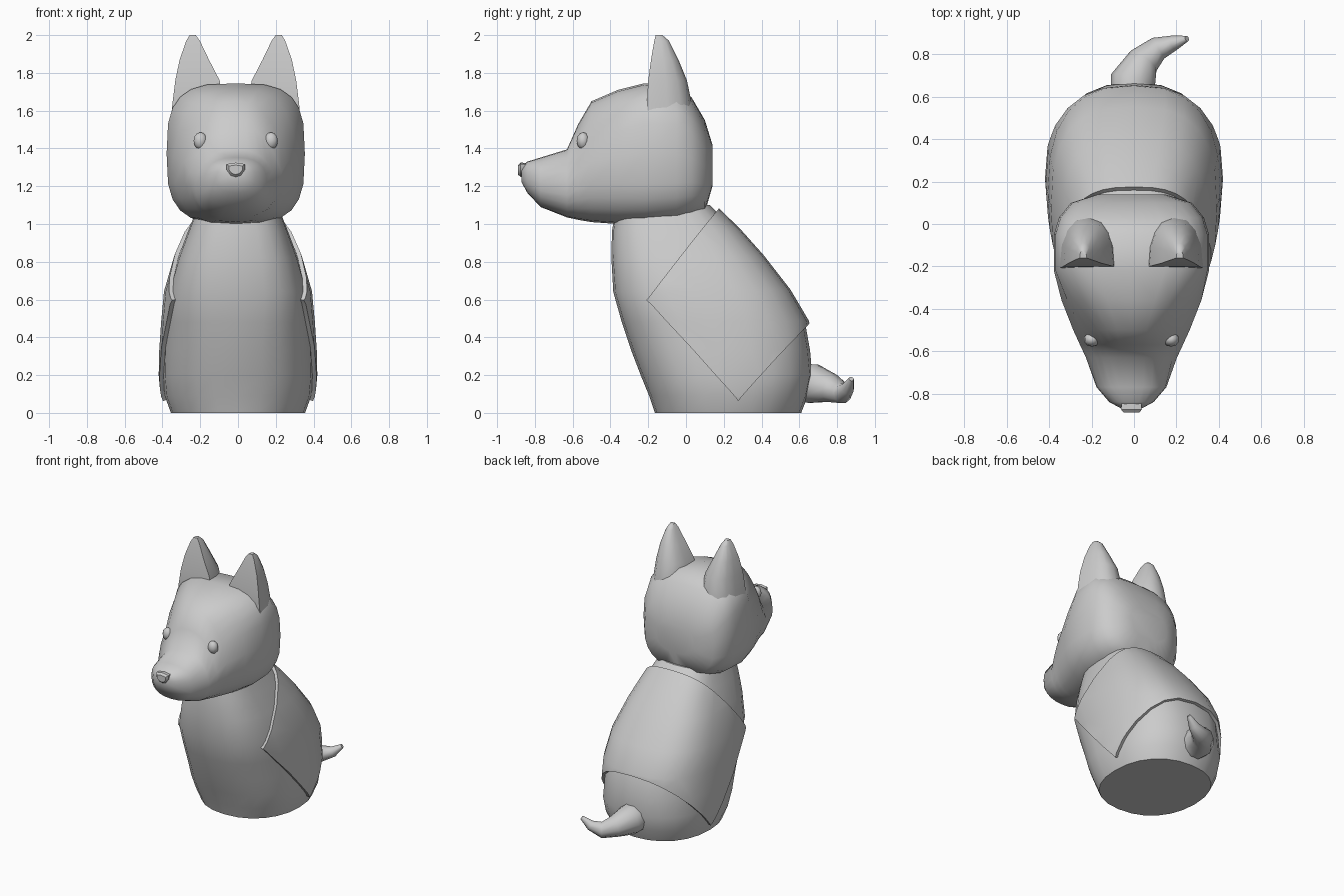
import bpy, bmesh
from math import pi, cos, sin, copysign, radians
from mathutils import Vector

if "Cube" in bpy.data.objects:
    bpy.data.objects.remove(bpy.data.objects["Cube"])

HX = -0.012  # the head sits a touch off the centre line


def finish(bm, name, angle=40, solid=0):
    bmesh.ops.recalc_face_normals(bm, faces=bm.faces)
    mesh = bpy.data.meshes.new(name)
    bm.to_mesh(mesh)
    bm.free()
    ob = bpy.data.objects.new(name, mesh)
    bpy.context.collection.objects.link(ob)
    bpy.ops.object.select_all(action='DESELECT')
    ob.select_set(True)
    bpy.context.view_layer.objects.active = ob
    if solid:
        mod = ob.modifiers.new("thickness", 'SOLIDIFY')
        mod.thickness, mod.offset = solid, 1
        bpy.ops.object.modifier_apply(modifier=mod.name)
    bpy.ops.object.shade_smooth_by_angle(angle=radians(angle))
    return ob


def loft(rings):
    bm = bmesh.new()
    loops = [[bm.verts.new(p) for p in ring] for ring in rings]
    n = len(loops[0])
    for a, b in zip(loops, loops[1:]):
        for i in range(n):
            j = (i + 1) % n
            bm.faces.new((a[i], a[j], b[j], b[i]))
    bm.faces.new(loops[0])
    bm.faces.new(loops[-1])
    return bm


def rounded(n, power):
    """Unit superellipse."""
    f = lambda v: copysign(abs(v) ** (2 / power), v) if abs(v) > 1e-6 else 0.0
    return [(f(cos(2 * pi * i / n)), f(sin(2 * pi * i / n))) for i in range(n)]


# Body: z, front y, back y, half width, squareness
body_rings = [(0, -0.165, 0.61, 0.355, 2.2), (0.09, -0.195, 0.645, 0.388, 2.3),
              (0.2, -0.24, 0.668, 0.398, 2.4), (0.33, -0.29, 0.657, 0.395, 2.4),
              (0.48, -0.34, 0.63, 0.385, 2.6), (0.64, -0.385, 0.535, 0.37, 2.8),
              (0.82, -0.395, 0.395, 0.318, 2.8), (0.96, -0.392, 0.27, 0.265, 2.8),
              (1.1, -0.37, 0.125, 0.21, 2.8)]
body = finish(loft([[(w * u, (y0 + y1) / 2 + (y1 - y0) / 2 * v, z) for u, v in rounded(24, p)]
                    for z, y0, y1, w, p in body_rings]), "body")

# Blanket: the body's surface trimmed to a slanted band and thickened
bm = bmesh.new()
bm.from_mesh(body.data)
corners = [(0.17, 1.08), (-0.2, 0.6), (0.275, 0.07), (0.65, 0.49)]
middle = Vector((0, 0.22, 0.56))
for a, b in zip(corners, corners[1:]):
    pa, pb = Vector((0, *a)), Vector((0, *b))
    normal = (pb - pa).cross(Vector((1, 0, 0))).normalized()
    if normal.dot(middle - pa) > 0:
        normal = -normal
    bmesh.ops.bisect_plane(bm, geom=bm.verts[:] + bm.edges[:] + bm.faces[:],
                           plane_co=pa, plane_no=normal, clear_outer=True)
finish(bm, "blanket", 35, solid=0.022)

# Head: y, bottom z, top z, half width, squareness, narrowing towards the top
head_rings = [(-0.87, 1.22, 1.30, 0.05, 2.4, 0), (-0.84, 1.165, 1.33, 0.105, 2.4, 0),
              (-0.77, 1.09, 1.352, 0.165, 2.5, 0), (-0.63, 1.035, 1.395, 0.215, 2.6, 0.2),
              (-0.57, 1.022, 1.53, 0.243, 2.6, 0.35), (-0.5, 1.01, 1.65, 0.275, 2.7, 0.33),
              (-0.36, 1.0, 1.71, 0.33, 2.9, 0.15), (-0.22, 1.0, 1.745, 0.366, 3.2, 0),
              (-0.05, 1.01, 1.735, 0.366, 3.2, 0), (0.03, 1.03, 1.67, 0.342, 3.0, 0),
              (0.1, 1.06, 1.55, 0.285, 2.8, 0), (0.14, 1.2, 1.42, 0.16, 2.6, 0)]
finish(loft([[(HX + w * u * (1 - t * max(v, 0)), y, (z0 + z1) / 2 + (z1 - z0) / 2 * v)
              for u, v in rounded(24, p)] for y, z0, z1, w, p, t in head_rings]), "head", 50)

# Ears: flat in front, round behind: z, front y, back y, inner x, outer x
ear_rings = [(1.5, -0.2, 0.04, 0.06, 0.348), (1.64, -0.207, 0.03, 0.065, 0.335),
             (1.76, -0.2, 0.005, 0.085, 0.32), (1.87, -0.185, -0.04, 0.142, 0.297),
             (1.97, -0.168, -0.09, 0.19, 0.262), (2.0, -0.16, -0.125, 0.212, 0.244)]
for side, label in ((-1, "left"), (1, "right")):
    finish(loft([[(HX + side * ((x0 + x1) / 2 + (x1 - x0) / 2 * u), y0 + (y1 - y0) * v, z)
                  for u, v in rounded(16, 2.4)[:9]]
                 for z, y0, y1, x0, x1 in ear_rings]), label + "_ear", 50)

    # Eyes
    bm = bmesh.new()
    bmesh.ops.create_uvsphere(bm, u_segments=10, v_segments=6, radius=1)
    bmesh.ops.scale(bm, vec=(0.038, 0.034, 0.046), verts=bm.verts)
    bmesh.ops.translate(bm, vec=(HX + side * 0.187, -0.545, 1.44), verts=bm.verts)
    finish(bm, label + "_eye", 60)

# Nose, wider at the top: y, half width, half height
finish(loft([[(HX + w * u * (0.8 + 0.3 * v), y, 1.287 + h * v) for u, v in rounded(8, 3)]
             for y, w, h in [(-0.84, 0.055, 0.036), (-0.875, 0.06, 0.038), (-0.89, 0.045, 0.025)]]), "nose")

# Tail: tapered rings along a bent path (point, radius)
tail = [((-0.005, 0.61, 0.155), 0.105), ((-0.005, 0.675, 0.155), 0.108),
        ((0.045, 0.77, 0.13), 0.077), ((0.115, 0.83, 0.105), 0.056),
        ((0.19, 0.855, 0.13), 0.036), ((0.25, 0.875, 0.18), 0.014)]
points = [Vector(p) for p, _ in tail]
rings = []
for i, (p, r) in enumerate(tail):
    along = (points[min(i + 1, 5)] - points[max(i - 1, 0)]).normalized()
    across = along.cross(Vector((0, 0, 1))).normalized()
    up = across.cross(along)
    rings.append([points[i] + across * r * u + up * r * v for u, v in rounded(10, 2)])
finish(loft(rings), "tail", 50)
